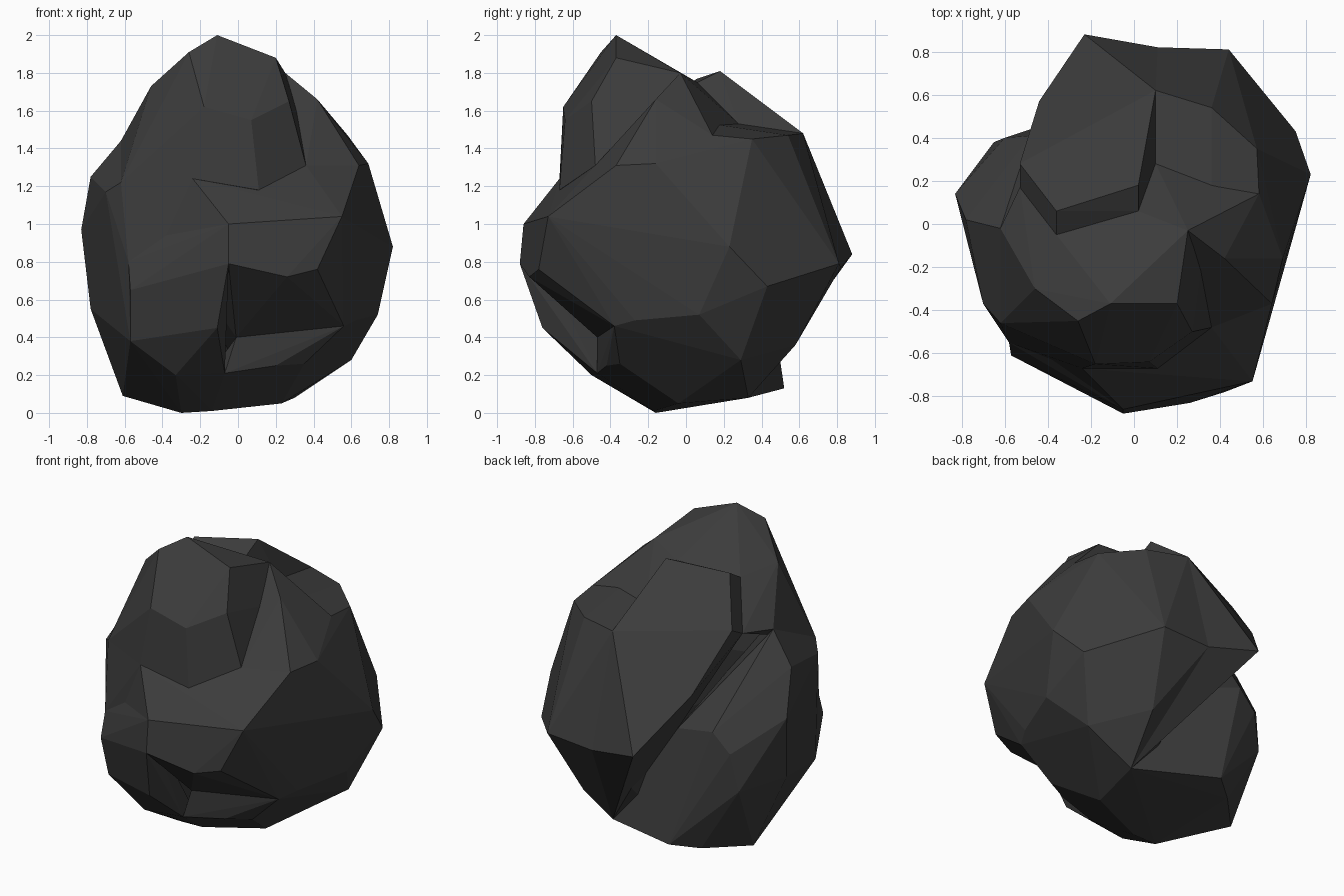
import bpy
import bmesh
from math import radians
from mathutils import Vector

default_cube = bpy.data.objects.get("Cube")
if default_cube:
    bpy.data.objects.remove(default_cube, do_unlink=True)


def make_material(name, value):
    material = bpy.data.materials.new(name)
    material.use_nodes = True
    colour = (value, value, value, 1)
    material.diffuse_color = colour
    shader = material.node_tree.nodes["Principled BSDF"]
    shader.inputs["Base Color"].default_value = colour
    shader.inputs["Roughness"].default_value = 0.9
    return material


charcoal = make_material("charcoal_stone", 0.045)


def make_chunk(name, corners):
    """Wrap the corners in a faceted convex chunk and merge nearly flat facets."""
    mesh = bpy.data.meshes.new(name)
    bm = bmesh.new()
    for corner in corners:
        bm.verts.new(Vector(corner))
    hull = bmesh.ops.convex_hull(bm, input=list(bm.verts))
    spare = [item for item in hull["geom_interior"] + hull["geom_unused"]
             if isinstance(item, bmesh.types.BMVert)]
    bmesh.ops.delete(bm, geom=list(set(spare)), context="VERTS")
    bmesh.ops.dissolve_limit(bm, angle_limit=radians(4),
                             verts=list(bm.verts), edges=list(bm.edges))
    bmesh.ops.recalc_face_normals(bm, faces=list(bm.faces))
    for face in bm.faces:
        face.smooth = False
    bm.to_mesh(mesh)
    bm.free()
    mesh.materials.append(charcoal)
    chunk = bpy.data.objects.new(name, mesh)
    bpy.context.scene.collection.objects.link(chunk)
    return chunk


# Corners where neighbouring chunks meet
brow_top = (-.05, -.86, 1)
brow_bottom = (-.05, -.88, .79)
cheek_dent = (-.38, -.63, .94)
cheek_corner = (-.58, -.55, .8)
left_foot = (-.57, -.53, .38)
left_keel = (-.61, .17, .09)
tooth_base_left = (-.24, -.67, 1.24)
tooth_base_mid = (.11, -.67, 1.18)
tooth_base_right = (.36, -.48, 1.31)
ledge_left = (-.01, -.47, .4)
ledge_right = (.56, -.38, .46)
ledge_foot = (-.07, -.47, .21)
hip_front = (.62, -.27, .49)
hip_back = (.6, .29, .28)
keel_front = (-.3, -.16, 0)
keel_mid = (-.14, -.17, .01)
keel_back = (.3, .33, .08)
left_shoulder = (-.62, -.46, 1.22)
left_crest = (-.62, -.02, 1.44)
slab_foot_left = (-.53, .17, 1.46)
slab_foot_mid = (-.36, -.05, 1.7)
slab_foot_right = (.02, .06, 1.75)
slab_foot_back = (.1, .28, 1.53)
saddle = (.36, .14, 1.53)
right_peak = (.25, -.03, 1.8)
right_shoulder = (.58, .14, 1.47)
right_edge = (.69, -.16, 1.32)
right_front = (.64, -.37, 1.31)
back_rim = (.1, .62, 1.48)
back_hollow = (.11, .82, .77)
gully_end = (-.18, .34, .81)

# Main boulder: right side, brow and back
make_chunk("main_boulder", [
    brow_top, brow_bottom, (.26, -.83, .72), (.42, -.78, .76),
    (.55, -.73, 1.04), ledge_left, ledge_right, hip_front,
    (.74, .07, .52), hip_back, keel_back, (.1, .1, .05), (.34, .58, .36),
    (.82, .23, .88), (.75, .43, .67), (.44, .81, .79),
    back_hollow, back_rim, (.36, .54, 1.47), (.57, .35, 1.45),
    right_shoulder, saddle, slab_foot_back, right_edge, right_front,
    tooth_base_right, tooth_base_mid, tooth_base_left, cheek_dent,
])

# Peak: the tall tooth at the front
make_chunk("peak", [
    (-.11, -.37, 2), (.2, -.37, 1.88), right_peak,
    (-.26, -.45, 1.91), (-.46, -.3, 1.73), (.27, -.5, 1.65),
    (.07, -.64, 1.55), (-.18, -.65, 1.62), tooth_base_left,
    tooth_base_mid, tooth_base_right, left_shoulder, left_crest,
    slab_foot_left, slab_foot_mid, slab_foot_right, slab_foot_back, saddle,
])

# Right shoulder: the ridge running from the peak down to the right side
make_chunk("right_shoulder", [
    right_peak, (.42, -.16, 1.66), right_shoulder, right_edge, right_front,
    tooth_base_right, saddle, slab_foot_right, slab_foot_back,
])

# Back slab: the raised plate leaning against the peak
make_chunk("back_slab", [
    (.02, .18, 1.81), back_rim, (-.23, .88, .84), (-.44, .57, 1.18),
    (-.53, .28, 1.52), (-.36, .06, 1.77), slab_foot_left, slab_foot_mid,
    slab_foot_right, slab_foot_back, back_hollow, gully_end, keel_back,
])

# Left flank: the side lump and its lower back
make_chunk("left_flank", [
    left_crest, left_shoulder, tooth_base_left, cheek_dent, cheek_corner,
    (-.7, -.37, 1.17), left_foot, keel_front, left_keel,
    (-.78, .07, .55), (-.78, .02, 1.25), (-.83, .14, .97),
    (-.65, .38, .53), (-.6, .4, .77), (-.48, .41, .89), (-.39, .4, .1),
    (-.24, .52, .13), gully_end, keel_back,
])

# Left cheek: the lump at the lower front corner
make_chunk("left_cheek", [
    brow_top, brow_bottom, cheek_dent, cheek_corner, (-.57, -.61, .65),
    (-.38, -.7, .72), left_foot, (-.11, -.76, .45), ledge_foot,
    (-.33, -.5, .2), keel_front, keel_mid, left_keel,
])

# Front ledge: the shelf beneath the brow
make_chunk("front_ledge", [
    ledge_left, ledge_right, (.35, -.35, .26), (.2, -.42, .25),
    ledge_foot, hip_front, hip_back, keel_back, (.23, -.04, .05), keel_mid,
    keel_front,
])
